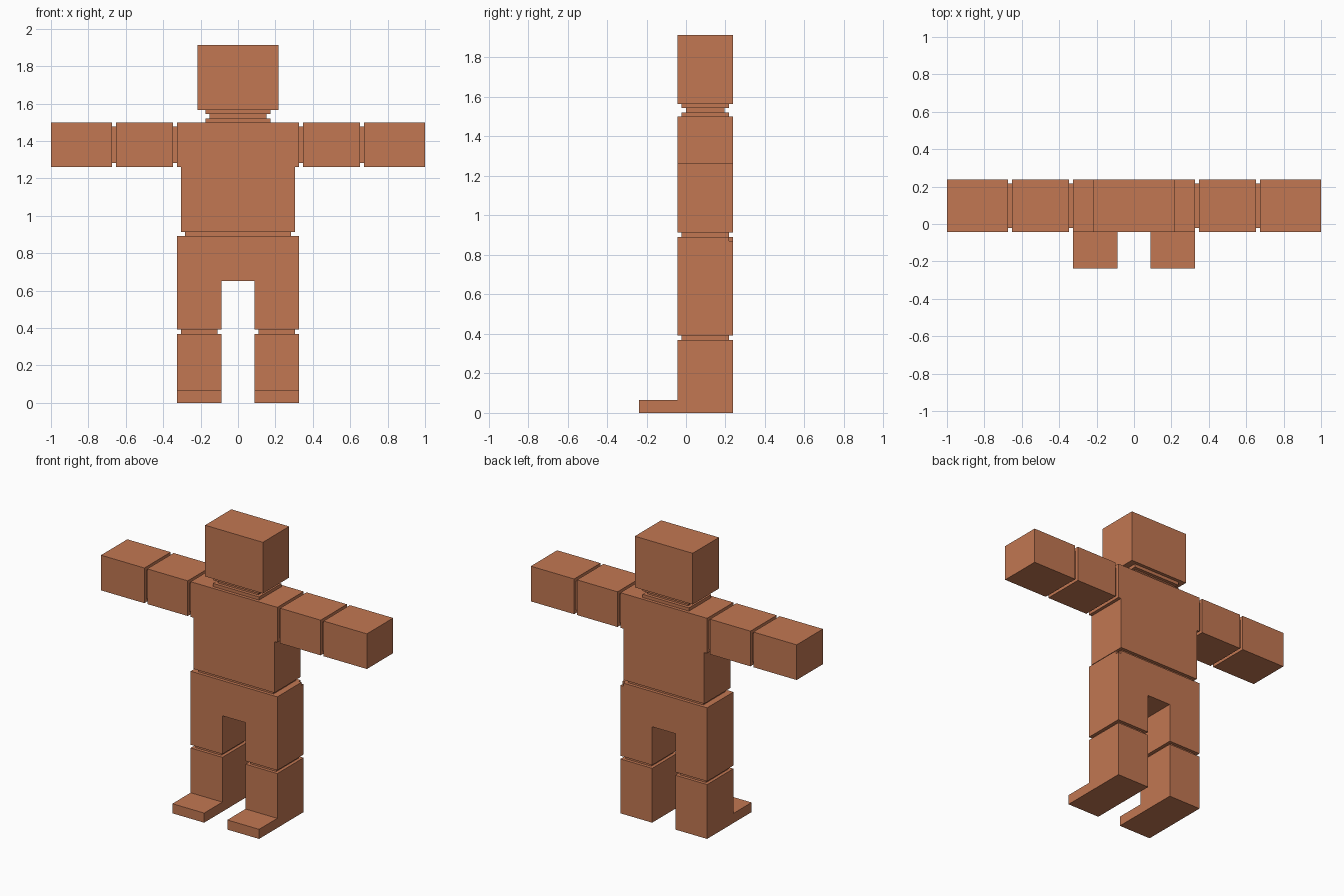
import bpy, bmesh

cube = bpy.data.objects.get("Cube")
if cube:
    bpy.data.objects.remove(cube, do_unlink=True)

U = 1 / 46            # block unit: the whole figure sits on this grid
BACK, FRONT = 11, -2  # body depth
JOINT = (-1, 10)      # recessed joint depth

clay = bpy.data.materials.new("terracotta")
clay.use_nodes = True
COLOUR = (0.54, 0.185, 0.085, 1)
clay.diffuse_color = COLOUR
clay.node_tree.nodes["Principled BSDF"].inputs["Base Color"].default_value = COLOUR


def prism(name, outline, axis, lo, hi):
    """Extrude an outline along 'y' (outline in x, z) or 'x' (outline in y, z)."""
    bm = bmesh.new()
    place = (lambda p: (p[0], lo, p[1])) if axis == "y" else (lambda p: (lo, p[0], p[1]))
    face = bm.faces.new([bm.verts.new([c * U for c in place(p)]) for p in outline])
    ext = bmesh.ops.extrude_face_region(bm, geom=[face])
    d = (hi - lo) * U
    moved = [v for v in ext["geom"] if isinstance(v, bmesh.types.BMVert)]
    bmesh.ops.translate(bm, verts=moved, vec=(0, d, 0) if axis == "y" else (d, 0, 0))
    bmesh.ops.recalc_face_normals(bm, faces=bm.faces)
    mesh = bpy.data.meshes.new(name)
    bm.to_mesh(mesh)
    bm.free()
    mesh.materials.append(clay)
    obj = bpy.data.objects.new(name, mesh)
    bpy.context.collection.objects.link(obj)
    return obj


def box(name, x, y, z):
    return prism(name, [(x[0], z[0]), (x[1], z[0]), (x[1], z[1]), (x[0], z[1])], "y", *y)


def mirrored(half):
    """Complete a symmetrical outline from its +x half."""
    return half + [(-x, z) for x, z in reversed(half)]


BODY = (FRONT, BACK)

# Head and stepped neck
box("head", (-10, 10), BODY, (72, 88))
box("neck_top", (-8, 8), JOINT, (71, 72))
box("neck", (-7, 7), (0, 9), (70, 71))
box("neck_base", (-8, 8), JOINT, (69, 70))

# Torso with wider shoulders, and waist joint
prism("torso", mirrored([(14, 42), (14, 58), (15, 58), (15, 69)]), "y", *BODY)
box("waist", (-13, 13), JOINT, (41, 42))

# Hips and thighs in one arch, with a small nick in the upper back corner
hips = prism("hips", mirrored([(4, 30), (4, 18), (15, 18), (15, 41)]), "y", *BODY)
nick = box("nick_cutter", (14, 16), (10, 12), (40, 42))
nick.hide_render = True
cut = hips.modifiers.new("nick", "BOOLEAN")
cut.operation = "DIFFERENCE"
cut.solver = "EXACT"
cut.object = nick
bpy.context.view_layer.objects.active = hips
bpy.ops.object.modifier_apply(modifier=cut.name)
bpy.data.objects.remove(nick, do_unlink=True)

# Arms and lower legs on both sides
FOOT = [(-11, 0), (11, 0), (11, 17), (-2, 17), (-2, 3), (-11, 3)]
for side, s in (("left", 1), ("right", -1)):
    def span(a, b):
        return tuple(sorted((a * s, b * s)))

    box(side + "_shoulder_joint", span(15, 16), JOINT, (59, 68))
    box(side + "_upper_arm", span(16, 30), BODY, (58, 69))
    box(side + "_elbow_joint", span(30, 31), JOINT, (59, 68))
    box(side + "_forearm", span(31, 46), BODY, (58, 69))
    box(side + "_knee_joint", span(5, 14), JOINT, (17, 18))
    prism(side + "_shin_and_foot", FOOT, "x", *span(4, 15))
